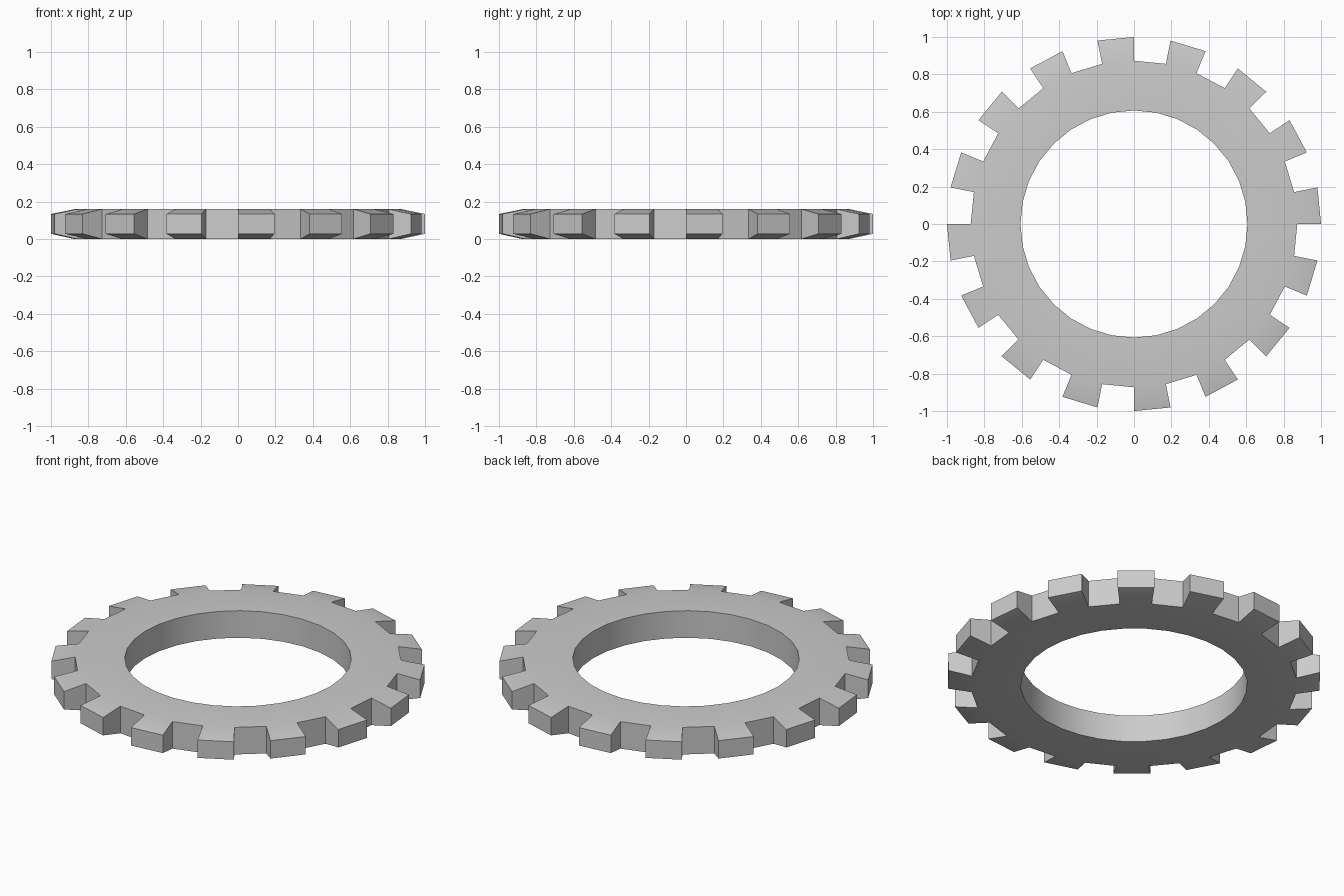
import bpy, bmesh
from math import cos, sin, tau

if "Cube" in bpy.data.objects:
    bpy.data.objects.remove(bpy.data.objects["Cube"])

SEGS = 32                                   # every other segment carries a tooth
H, R_IN, R_ROOT, R_TIP = 0.16, 0.607, 0.873, 1.0
TIP_LOW, TIP_HIGH = 0.028, 0.134

bm = bmesh.new()


def ring(r, z):
    return [bm.verts.new((r * cos(tau * i / SEGS), r * sin(tau * i / SEGS), z))
            for i in range(SEGS)]


# Vertex circles of the ring body and the tooth tips
in_b, in_t = ring(R_IN, 0), ring(R_IN, H)
root_b, root_t = ring(R_ROOT, 0), ring(R_ROOT, H)
tip_b, tip_t = ring(R_TIP, TIP_LOW), ring(R_TIP, TIP_HIGH)


def band(a, b, i):
    j = (i + 1) % SEGS
    bm.faces.new((a[i], a[j], b[j], b[i]))


for i in range(SEGS):
    # Flat top, bottom and bore wall
    band(in_t, root_t, i)
    band(root_b, in_b, i)
    band(in_b, in_t, i)
    if i % 2:
        # Gap between teeth
        band(root_b, root_t, i)
    else:
        # Tooth with tapered top and bottom
        band(root_t, tip_t, i)
        band(tip_t, tip_b, i)
        band(tip_b, root_b, i)
        for k in (i, i + 1):
            bm.faces.new((root_b[k], tip_b[k], tip_t[k], root_t[k]))

bmesh.ops.recalc_face_normals(bm, faces=bm.faces)
mesh = bpy.data.meshes.new("toothed_ring")
bm.to_mesh(mesh)
bm.free()
obj = bpy.data.objects.new("toothed_ring", mesh)
bpy.context.collection.objects.link(obj)
bpy.context.view_layer.objects.active = obj
obj.select_set(True)
bpy.ops.object.shade_smooth_by_angle(angle=0.52)
